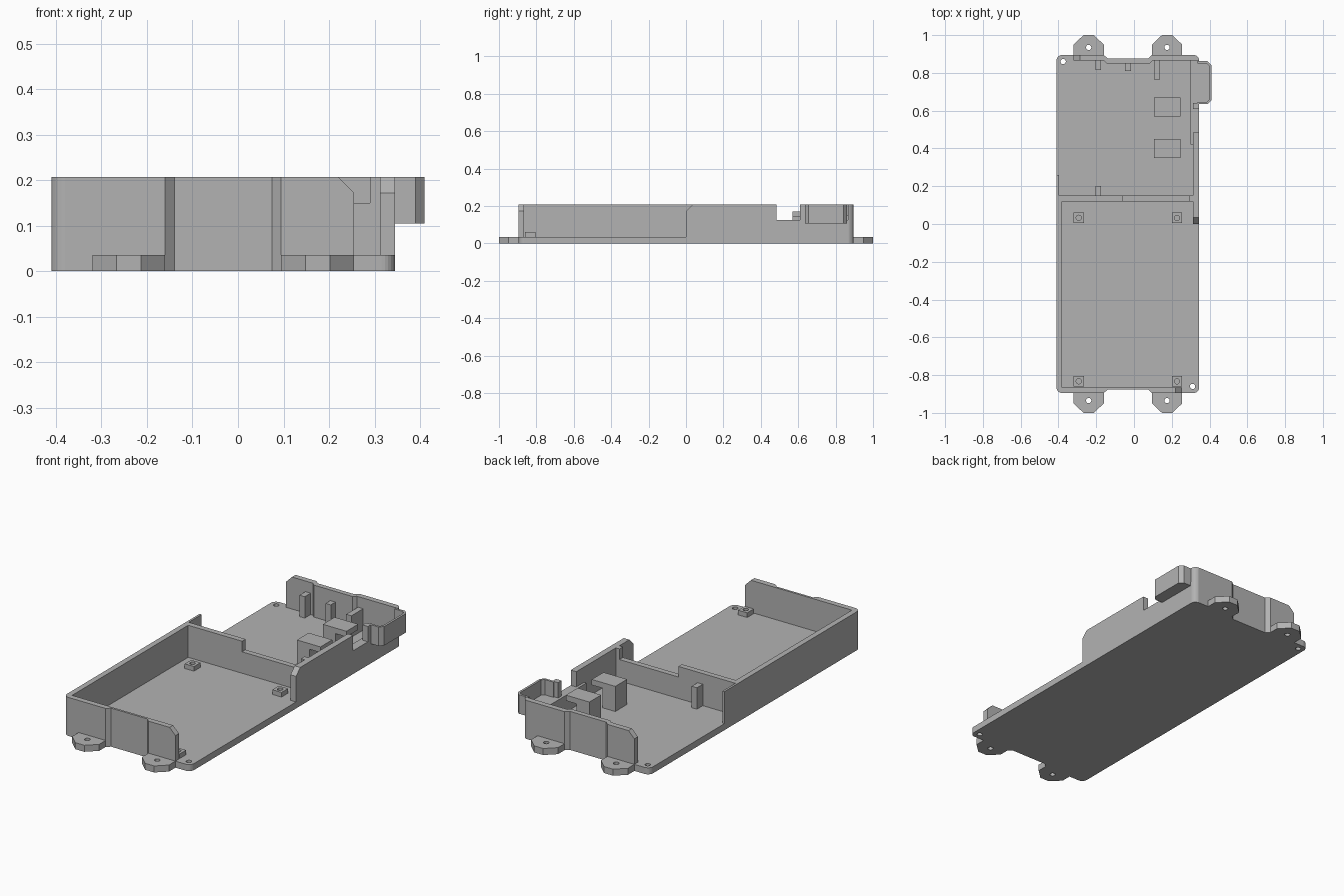
import bpy, bmesh
from math import sin, cos, pi
from mathutils import Matrix

cube = bpy.data.objects.get("Cube")
if cube:
    bpy.data.objects.remove(cube, do_unlink=True)

grey = bpy.data.materials.new("plain_grey")
grey.use_nodes = True
GREY = (0.45, 0.45, 0.45, 1)
grey.diffuse_color = GREY
grey.node_tree.nodes["Principled BSDF"].inputs["Base Color"].default_value = GREY

CX = -0.0325        # centre line of the tray
FLOOR, TOP = 0.035, 0.207
SINK = 0.03         # walls start slightly inside the floor plate
L, R, F = -0.41, 0.345, -0.895
RAD = 0.03


def circle(x, y, r=0.014, n=20):
    return [(x + r * cos(2 * pi * i / n), y + r * sin(2 * pi * i / n)) for i in range(n)]


def arc(x, y, a0, a1, n=6):
    return [(x + RAD * cos(a0 + (a1 - a0) * i / n), y + RAD * sin(a0 + (a1 - a0) * i / n))
            for i in range(n + 1)]


def turned(pts):
    """Half turn about the centre line of the tray."""
    return [(2 * CX - x, -y) for x, y in pts]


def rect(x0, x1, y0, y1):
    return [(x0, y0), (x1, y0), (x1, y1), (x0, y1)]


def prism(name, loops, h0, h1, plane="XY"):
    """Extrude an outline (first loop) with holes (other loops)."""
    cu = bpy.data.curves.new(name, "CURVE")
    cu.dimensions = "2D"
    cu.fill_mode = "BOTH"
    cu.extrude = (h1 - h0) / 2
    for pts in loops:
        sp = cu.splines.new("POLY")
        sp.points.add(len(pts) - 1)
        for p, (u, v) in zip(sp.points, pts):
            p.co = (u, v, 0, 1)
        sp.use_cyclic_u = True
    tmp = bpy.data.objects.new(name + "_curve", cu)
    bpy.context.collection.objects.link(tmp)
    dg = bpy.context.evaluated_depsgraph_get()
    mesh = bpy.data.meshes.new_from_object(tmp.evaluated_get(dg))
    bpy.data.objects.remove(tmp, do_unlink=True)
    mesh.name = name
    axes = {"XY": ((1, 0, 0), (0, 1, 0), (0, 0, 1)),
            "XZ": ((1, 0, 0), (0, 0, 1), (0, 1, 0)),
            "YZ": ((0, 0, 1), (1, 0, 0), (0, 1, 0))}[plane]
    bm = bmesh.new()
    bm.from_mesh(mesh)
    bm.transform(Matrix(axes).to_4x4() @ Matrix.Translation((0, 0, (h0 + h1) / 2)))
    bmesh.ops.remove_doubles(bm, verts=bm.verts, dist=1e-5)
    bmesh.ops.recalc_face_normals(bm, faces=bm.faces)
    for f in bm.faces:
        f.smooth = False
    bm.to_mesh(mesh)
    bm.free()
    mesh.materials.clear()
    mesh.materials.append(grey)
    ob = bpy.data.objects.new(name, mesh)
    bpy.context.collection.objects.link(ob)
    return ob


def box(name, x0, x1, y0, y1, z0, z1):
    return prism(name, [rect(x0, x1, y0, y1)], z0, z1)


# Floor plate with four ears, recessed ends and screw holes
def ear(x):
    return [(x, F), (x, -0.95), (x + 0.053, -1), (x + 0.107, -1), (x + 0.16, -0.95), (x + 0.16, F)]


recess = [(-0.14, -0.877), (0.075, -0.877)]
half = (arc(L + RAD, F + RAD, pi, 1.5 * pi) + ear(-0.32) + recess + ear(0.095)
        + arc(R - RAD, F + RAD, 1.5 * pi, 2 * pi))
front_holes = [(-0.24, -0.935), (0.175, -0.935), (0.31, -0.86)]
holes = [circle(x, y) for x, y in front_holes]
holes += [circle(*p) for p in turned(front_holes)]
prism("floor_plate", [half + turned(half)] + holes, 0, FLOOR)

# End walls, each wrapping one rounded corner and ending in a chamfered tip
end_outer = arc(L + RAD, F + RAD, pi, 1.5 * pi) + [(-0.16, F)] + recess + [(0.095, F), (0.22, F)]
front_wall = end_outer + [(0.22, -0.865), (-0.38, -0.865)]
back_wall = end_outer + [(0.22, -0.865), (0.095, -0.865), (0.08, -0.85), (-0.15, -0.85),
                         (-0.165, -0.865), (-0.375, -0.865)]
prism("front_wall", [front_wall], SINK, TOP)
prism("back_wall", [turned(back_wall)], SINK, TOP)
tip = [(0.22, SINK), (0.255, SINK), (0.255, 0.172), (0.22, TOP)]
prism("front_wall_tip", [tip], F, -0.865, "XZ")
prism("back_wall_tip", [[(2 * CX - x, z) for x, z in tip]], 0.865, 0.895, "XZ")

# Long side walls
box("left_side_wall", L, -0.38, -0.866, 0.15, SINK, TOP)
box("left_side_lip", L, -0.398, 0.149, 0.26, SINK, TOP)
side = [(0, SINK), (0, 0.172), (0.035, TOP), (0.485, TOP), (0.485, 0.125),
        (0.61, 0.125), (0.61, TOP), (0.64, TOP), (0.64, 0.125), (0.866, 0.125), (0.866, SINK)]
prism("right_side_wall", [side], 0.312, R, "YZ")
box("right_inner_rail", 0.298, 0.313, 0.42, 0.866, SINK, 0.125)

# Cross wall with a lowered middle stretch
cross = [(-0.39, SINK), (0.313, SINK), (0.313, TOP), (0.29, TOP), (0.29, 0.15),
         (-0.06, 0.15), (-0.06, TOP), (-0.39, TOP)]
prism("cross_wall", [cross], 0.12, 0.15, "XZ")

# Side pocket: closed floor and an open-topped shell
pocket = [(0.335, 0.635), (0.39, 0.635), (0.41, 0.655), (0.41, 0.842), (0.39, 0.862), (0.335, 0.862)]
inner = [(0.335, 0.85), (0.385, 0.85), (0.398, 0.837), (0.398, 0.66), (0.385, 0.647), (0.335, 0.647)]
prism("pocket_floor", [pocket], 0.105, 0.125)
prism("pocket_shell", [pocket + inner], 0.12, TOP)

# Board standoffs with blind holes
for side_name, x in (("left", -0.32), ("right", 0.2)):
    for end_name, y in (("front", -0.86), ("middle", 0.005)):
        prism(f"{side_name}_{end_name}_standoff",
              [rect(x, x + 0.055, y, y + 0.055), circle(x + 0.0275, y + 0.0275)], SINK, 0.06)

# L-shaped support brackets
bracket = [(0.105, SINK), (0.18, SINK), (0.18, 0.14), (0.245, 0.14), (0.245, 0.17), (0.105, 0.17)]
for name, y in (("front_bracket", 0.35), ("back_bracket", 0.57)):
    prism(name, [bracket], y, y + 0.1, "XZ")

# Retaining posts
for name, x, y0, y1 in (("back_post_outer", -0.205, 0.815, 0.87),
                        ("back_post_middle", -0.047, 0.81, 0.855),
                        ("back_post_inner", 0.107, 0.765, 0.87),
                        ("cross_wall_post", -0.205, 0.145, 0.2)):
    box(name, x, x + 0.031, y0, y1, SINK, 0.15)
